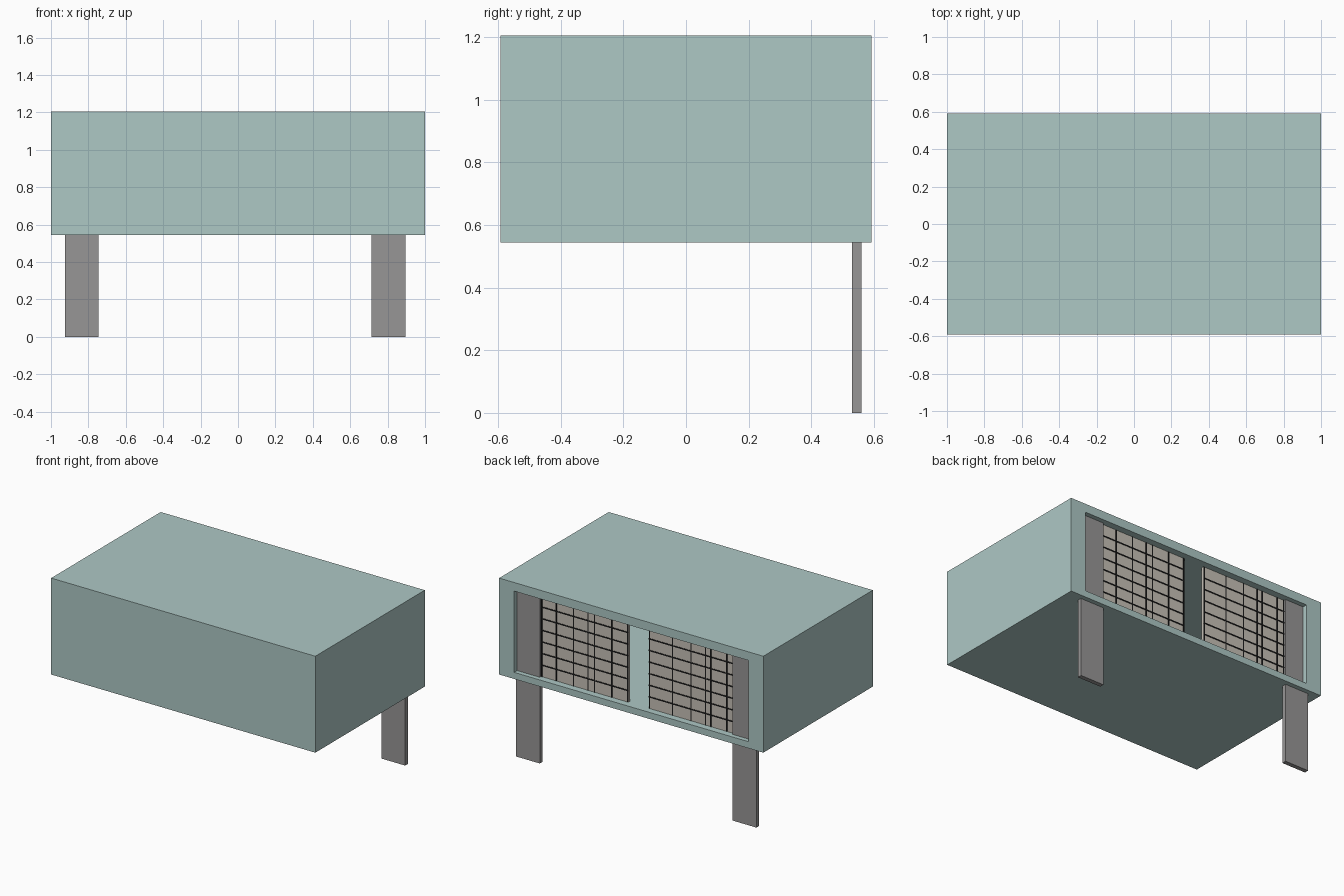
import bpy, bmesh
from mathutils import Vector

if "Cube" in bpy.data.objects:
    bpy.data.objects.remove(bpy.data.objects["Cube"], do_unlink=True)


def material(name, rgb):
    mat = bpy.data.materials.new(name)
    mat.use_nodes = True
    colour = (*rgb, 1.0)
    mat.diffuse_color = colour
    mat.node_tree.nodes["Principled BSDF"].inputs["Base Color"].default_value = colour
    return mat


TEAL = material("pale teal", (0.423, 0.578, 0.558))
GREY = material("leg grey", (0.31, 0.305, 0.305))
BEIGE = material("warm beige", (0.57, 0.53, 0.47))
BLACK = material("joint black", (0.012, 0.012, 0.012))


def add_box(bm, low, high):
    """Add an axis-aligned box between two corners."""
    low, high = Vector(low), Vector(high)
    verts = bmesh.ops.create_cube(bm, size=1)["verts"]
    for v in verts:
        v.co = Vector([(low[i] + high[i]) / 2 + v.co[i] * (high[i] - low[i]) for i in range(3)])
    return verts


def finish(bm, name, mat):
    mesh = bpy.data.meshes.new(name)
    bmesh.ops.recalc_face_normals(bm, faces=bm.faces)
    bm.to_mesh(mesh)
    bm.free()
    mesh.materials.append(mat)
    obj = bpy.data.objects.new(name, mesh)
    bpy.context.collection.objects.link(obj)
    return obj


def box(name, low, high, mat):
    bm = bmesh.new()
    add_box(bm, low, high)
    return finish(bm, name, mat)


HALF_Y = 0.592
BOTTOM, TOP = 0.545, 1.205
SIDE, FLOOR, CEILING = 0.886, 0.59, 1.146
FRONT_WALL = -0.54

# Hollow housing, open at the back
bm = bmesh.new()
add_box(bm, (-1, -HALF_Y, BOTTOM), (1, HALF_Y, TOP))
bm.normal_update()
back = max(bm.faces, key=lambda f: f.calc_center_median().y)
bmesh.ops.inset_region(bm, faces=[back], thickness=0.05)
middle = (BOTTOM + TOP) / 2
for v in back.verts:
    v.co.x = SIDE if v.co.x > 0 else -SIDE
    v.co.z = CEILING if v.co.z > middle else FLOOR
cavity = bmesh.ops.extrude_face_region(bm, geom=[back])["geom"]
for v in cavity:
    if isinstance(v, bmesh.types.BMVert):
        v.co.y = FRONT_WALL
if back.is_valid:
    bmesh.ops.delete(bm, geom=[back], context="FACES_ONLY")
finish(bm, "housing", TEAL)

# Flat legs running up through the opening
for side, x0, x1 in (("right", -0.925, -0.745), ("left", 0.715, 0.895)):
    box(side + "_leg", (x0, 0.53, 0), (x1, 0.56, CEILING + 0.01), GREY)

# Tiled panels between the legs, with thin dark joints
PANEL_Y = 0.545
ROWS = 7
JOINT = 0.004


def tiled_panel(name, x0, x1, columns):
    box(name, (x0, PANEL_Y - 0.02, FLOOR), (x1, PANEL_Y, CEILING), BEIGE)
    bm = bmesh.new()
    front = PANEL_Y + 0.002
    for x in columns:
        add_box(bm, (x - JOINT, PANEL_Y, FLOOR), (x + JOINT, front, CEILING))
    step = (CEILING - FLOOR) / ROWS
    for i in range(1, ROWS):
        z = FLOOR + i * step
        add_box(bm, (x0, PANEL_Y, z - JOINT), (x1, front + 0.001, z + JOINT))
    finish(bm, name + "_joints", BLACK)


tiled_panel("left_panel", 0.055, 0.72, (0.06, 0.18, 0.31, 0.36, 0.47, 0.60, 0.71))
tiled_panel("right_panel", -0.75, -0.10, (-0.105, -0.28, -0.42, -0.53, -0.57, -0.69, -0.74))
